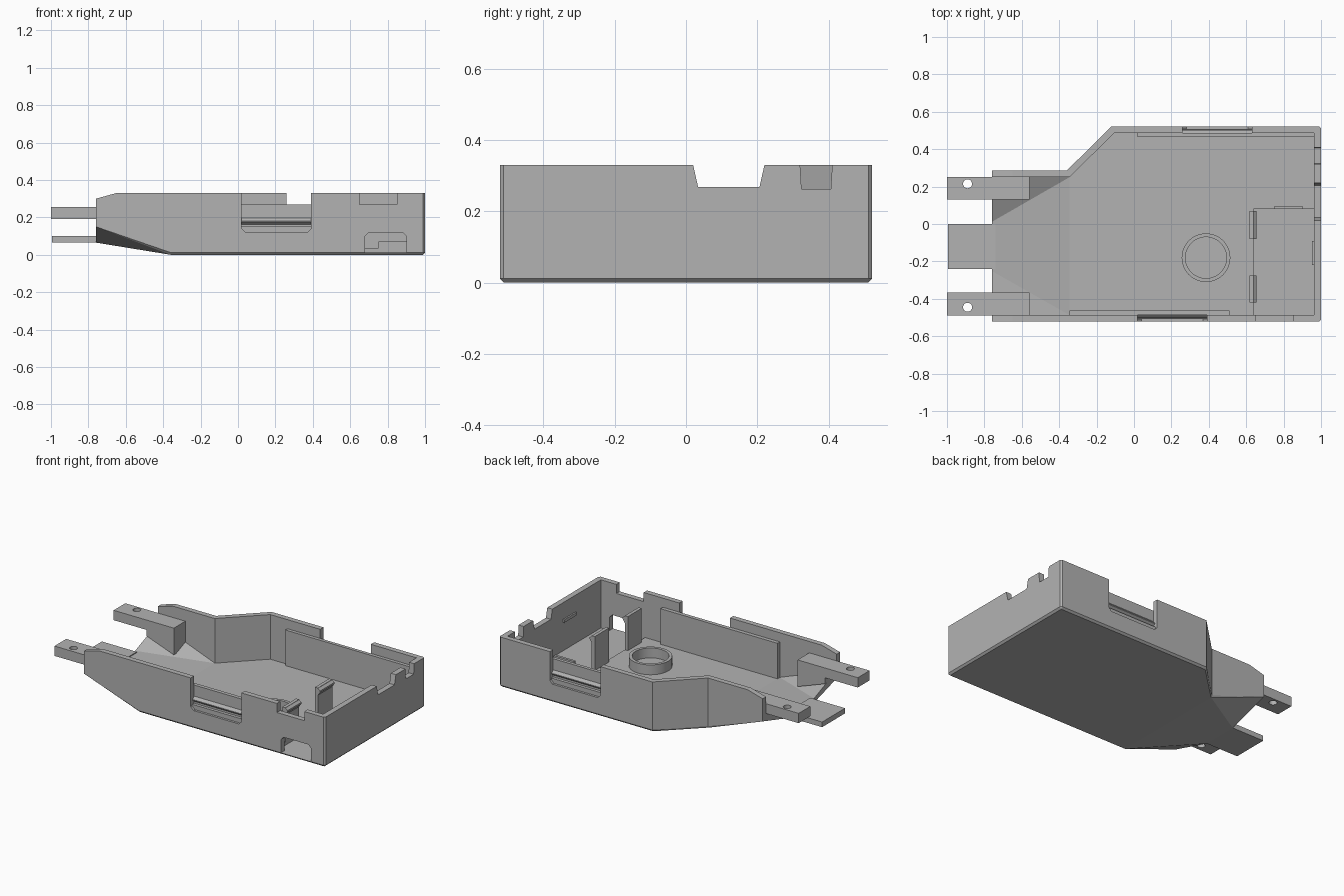
import bpy, bmesh
from mathutils import Matrix

if "Cube" in bpy.data.objects:
    bpy.data.objects.remove(bpy.data.objects["Cube"])

grey = bpy.data.materials.new("plastic_grey")
grey.use_nodes = True
grey.diffuse_color = (0.45, 0.45, 0.45, 1)
grey.node_tree.nodes["Principled BSDF"].inputs["Base Color"].default_value = (0.45, 0.45, 0.45, 1)


def finish(name, bm):
    bmesh.ops.recalc_face_normals(bm, faces=bm.faces)
    mesh = bpy.data.meshes.new(name)
    bm.to_mesh(mesh)
    bm.free()
    mesh.materials.append(grey)
    obj = bpy.data.objects.new(name, mesh)
    bpy.context.collection.objects.link(obj)
    return obj


def hull(name, points):
    """Convex solid around a few points."""
    bm = bmesh.new()
    for p in points:
        bm.verts.new(p)
    res = bmesh.ops.convex_hull(bm, input=bm.verts)
    junk = [g for g in res["geom_interior"] if isinstance(g, bmesh.types.BMVert)]
    bmesh.ops.delete(bm, geom=junk, context='VERTS')
    bmesh.ops.dissolve_limit(bm, angle_limit=0.01, verts=bm.verts, edges=bm.edges)
    return finish(name, bm)


def box(name, x, y, z):
    return hull(name, [(a, b, c) for a in x for b in y for c in z])


def cylinder(name, x, y, z, radius):
    bm = bmesh.new()
    bmesh.ops.create_cone(bm, cap_ends=True, segments=48, radius1=radius, radius2=radius,
                          depth=z[1] - z[0],
                          matrix=Matrix.Translation((x, y, sum(z) / 2)))
    return finish(name, bm)


def combine(obj, other, operation='DIFFERENCE'):
    """Apply a boolean and discard the tool object."""
    mod = obj.modifiers.new("cut", 'BOOLEAN')
    mod.operation, mod.solver, mod.object = operation, 'EXACT', other
    bpy.context.view_layer.update()
    result = bpy.data.meshes.new_from_object(
        obj.evaluated_get(bpy.context.evaluated_depsgraph_get()))
    obj.modifiers.clear()
    obj.data = result
    bpy.data.objects.remove(other)


W, H, FLOOR = 0.522, 0.33, 0.035
IN = W - 0.035

# Outer body: main box with chamfered bottom edges and one slanted corner
outline = [(-0.36, -W), (0.99, -W), (1, -W + 0.01), (1, W - 0.01), (0.99, W),
           (-0.12, W), (-0.36, 0.285)]
tray = hull("tray", [(x, y, z) for x, y in outline for z in (0.012, H)]
            + [(min(x, 0.988), y * 0.977, 0) for x, y in outline])

# Nose with a rising, tapering underside
nose = hull("nose", [(x, y, H) for x in (-0.76, -0.36) for y in (-W, 0.285)]
            + [(-0.76, -W, 0.15), (-0.76, 0.285, 0.15), (-0.76, -0.24, 0.065), (-0.76, 0, 0.065),
               (-0.36, -W, 0.012), (-0.36, -0.51, 0), (-0.36, 0.28, 0), (-0.36, 0.285, 0.012)]
            + [(-0.3, y, z) for y in (-0.48, 0.25) for z in (0.02, 0.3)])
combine(tray, nose, 'UNION')

# Hollow interior, open at the nose
inner = [(-0.345, -IN), (0.963, -IN), (0.963, IN), (-0.105, IN), (-0.345, 0.25)]
combine(tray, hull("cavity", [(x, y, z) for x, y in inner for z in (FLOOR, 0.5)]))
combine(tray, hull("nose_cavity",
                   [(x, y, 0.5) for x in (-0.78, -0.345) for y in (-IN, 0.25)]
                   + [(-0.78, -IN, 0.2), (-0.78, 0.25, 0.2), (-0.78, -0.24, 0.1), (-0.78, 0, 0.1),
                      (-0.345, -IN, FLOOR), (-0.345, 0.25, FLOOR)]
                   + [(-0.3, y, z) for y in (-0.47, 0.24) for z in (0.04, 0.48)]))

# Sloping wall tips at the nose
combine(tray, hull("tip_cut", [(x, y, z) for y in (-0.6, 0.6)
                               for x, z in ((-0.65, H), (-0.77, 0.297), (-0.77, 0.4), (-0.65, 0.4))]))

# Compartment recess and side opening
combine(tray, box("recess", (0.64, 0.963), (-IN, 0.08), (0.012, 0.1)))
combine(tray, hull("side_opening", [(x, y, z) for y in (-0.6, -0.48)
                                    for x, z in ((0.68, 0.012), (0.68, 0.1), (0.70, 0.12),
                                                 (0.88, 0.12), (0.90, 0.1), (0.90, 0.012))]))

# Latch pockets in the long walls
for x0, x1, y in ((0.02, 0.39, (-0.6, -0.486)), (0.26, 0.63, (0.486, 0.6))):
    combine(tray, hull("pocket", [(x, b, z) for b in y
                                  for x, z in ((x0, 0.4), (x0, 0.14), (x0 + 0.02, 0.12),
                                               (x1 - 0.02, 0.12), (x1, 0.14), (x1, 0.4))]))

# Rim notches in the front and end walls
combine(tray, box("notch", (0.65, 0.85), (-0.6, -0.48), (0.27, 0.4)))
for y0, y1, slant, low in ((0.02, 0.22, 0.014, 0.268), (0.32, 0.41, 0.004, 0.262)):
    combine(tray, hull("notch", [(x, y, z) for x in (0.95, 1.1)
                                 for y, z in ((y0, H), (y0, 0.4), (y1, 0.4), (y1, H),
                                              (y0 + slant, low), (y1 - slant, low))]))

# Inner wall liners with a wedge-shaped latch ridge in each pocket
box("front_liner", (-0.345, 0.51), (-IN, -0.462), (FLOOR, 0.27))
box("back_liner", (0.02, 0.963), (0.465, IN), (FLOOR, 0.27))
for name, x, side in (("front", (0.02, 0.39), -1), ("back", (0.26, 0.63), 1)):
    hull(name + "_latch_ridge", [(a, side * y, z) for a in x
                                 for y, z in ((IN - 0.003, 0.16), (IN + 0.015, 0.175),
                                              (IN + 0.015, 0.18), (IN - 0.003, 0.2))])
    box(name + "_latch_shelf", x, (side * IN, side * (IN + 0.02)), (0.12, 0.15))

# Nose arms with pin holes and the blocks under them
for name, y in (("back", (0.13, 0.252)), ("front", (-0.488, -0.365))):
    arm = box(name + "_arm", (-1, -0.56), y, (0.19, 0.255))
    combine(arm, cylinder("pin_hole", -0.89, 0.215 if y[0] > 0 else -0.445, (0.1, 0.4), 0.024))
    hull(name + "_arm_block", [(x, b, z) for b in y
                               for x, z in ((-0.76, 0.15), (-0.76, 0.254), (-0.56, 0.254), (-0.56, 0.078))])

# Tongue
box("tongue", (-0.995, -0.74), (-0.24, 0), (0.066, 0.1))

# Round collar on the floor
collar = cylinder("collar", 0.385, -0.18, (FLOOR - 0.005, 0.1), 0.13)
combine(collar, cylinder("bore", 0.385, -0.18, (FLOOR, 0.3), 0.11))
bpy.context.view_layer.objects.active = collar
collar.select_set(True)
bpy.ops.object.shade_smooth_by_angle(angle=0.6)

# Compartment clips with hooked tops, stop and catch
for i, y in enumerate(((-0.08, 0.07), (-0.42, -0.275))):
    box(f"clip_{i + 1}", (0.618, 0.64), y, (0.03, 0.26))
    hull(f"clip_hook_{i + 1}", [(x, b, z) for b in y
                                for x, z in ((0.638, 0.21), (0.656, 0.235), (0.656, 0.245), (0.638, 0.26))])
box("compartment_stop", (0.75, 0.90), (0.08, 0.097), (0.03, 0.07))
box("end_wall_catch", (0.953, 0.965), (-0.22, -0.09), (0.2, 0.22))
